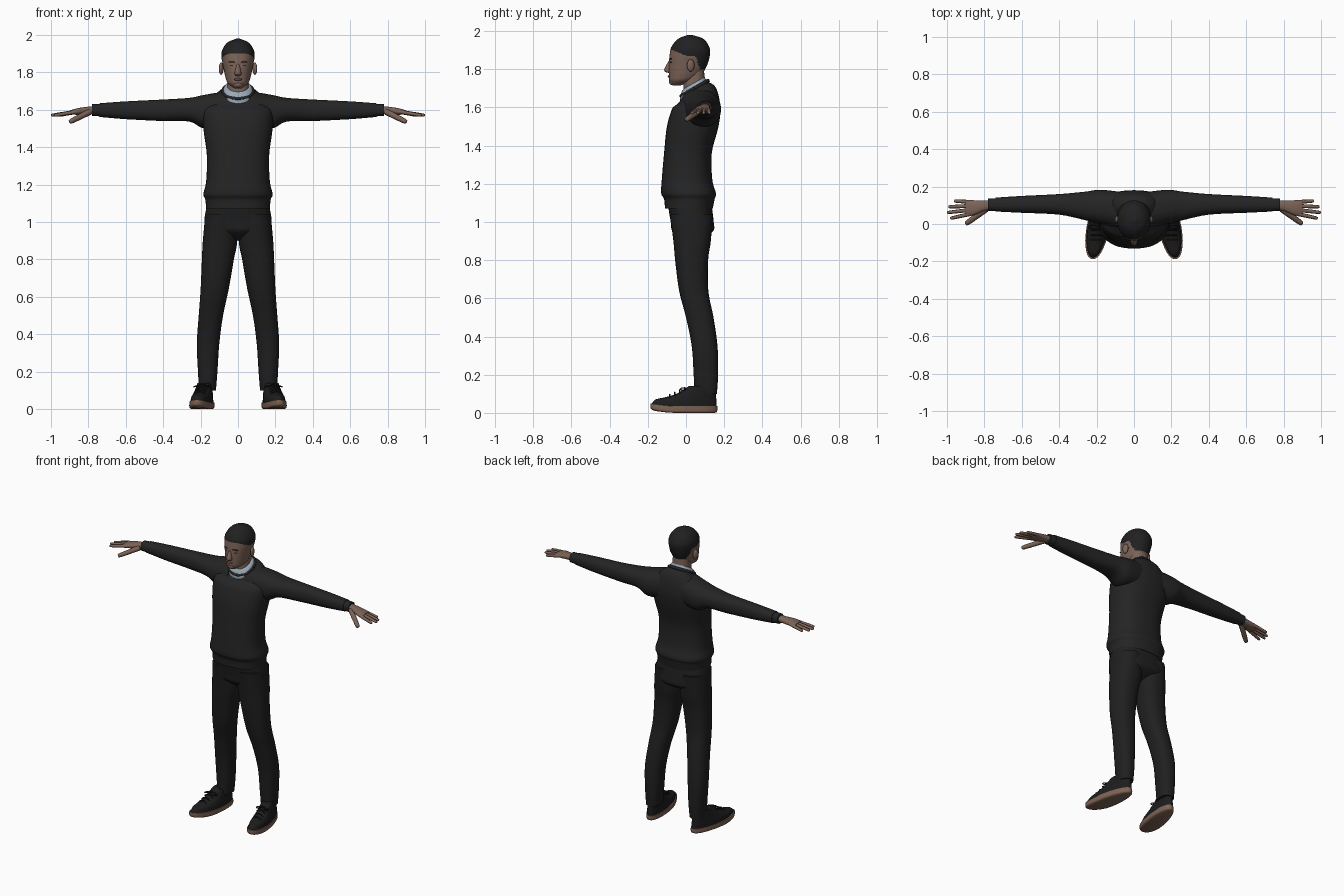
import bpy, bmesh, math
from mathutils import Vector

cube = bpy.data.objects.get("Cube")
if cube:
    bpy.data.objects.remove(cube, do_unlink=True)


def material(name, red, green, blue):
    mat = bpy.data.materials.new(name)
    mat.use_nodes = True
    mat.diffuse_color = (red, green, blue, 1)
    shader = mat.node_tree.nodes["Principled BSDF"]
    shader.inputs["Base Color"].default_value = mat.diffuse_color
    shader.inputs["Roughness"].default_value = 0.8
    return mat


SKIN = material("brown skin", 0.2, 0.125, 0.095)
LIPS = material("dark lips", 0.13, 0.07, 0.06)
HAIR = material("black hair", 0.016, 0.015, 0.015)
KNIT = material("charcoal knit", 0.018, 0.018, 0.018)
CLOTH = material("black trousers", 0.014, 0.014, 0.014)
SHIRT = material("pale blue shirt", 0.32, 0.4, 0.48)
SHOE = material("black shoe", 0.012, 0.012, 0.012)
SOLE = material("tan sole", 0.21, 0.125, 0.09)


def finish(name, bm, materials, rule=None):
    bmesh.ops.recalc_face_normals(bm, faces=bm.faces)
    for face in bm.faces:
        face.smooth = True
        if rule:
            face.material_index = rule(face.calc_center_median())
    mesh = bpy.data.meshes.new(name)
    bm.to_mesh(mesh)
    bm.free()
    for mat in materials:
        mesh.materials.append(mat)
    obj = bpy.data.objects.new(name, mesh)
    bpy.context.collection.objects.link(obj)
    bpy.ops.object.select_all(action='DESELECT')
    obj.select_set(True)
    bpy.context.view_layer.objects.active = obj
    bpy.ops.object.shade_smooth_by_angle(angle=math.radians(50))
    return obj


def spline(before, start, end, after, t):
    slope_in, slope_out = (end - before) / 2, (after - start) / 2
    ease = t * t * (3 - 2 * t)
    return (start + (end - start) * ease + slope_in * t * (1 - t) ** 2
            - slope_out * t * t * (1 - t))


def rounded(value, power):
    return math.copysign(abs(value) ** (2 / power), value)


def loft(name, rings, materials, along_x=False, side=1, sides=48, steps=5,
         power=2.3, tilt=None, shape=None, rule=None):
    """Skin rings of (position, low and high of one axis, low and high of the other)."""
    dense, last = [], len(rings) - 1
    for i in range(last):
        four = [rings[min(max(i + k, 0), last)] for k in (-1, 0, 1, 2)]
        for s in range(steps):
            dense.append([spline(*values, s / steps) for values in zip(*four)])
    dense.append(rings[last])
    bm = bmesh.new()
    loops = []
    for pos, a_low, a_high, b_low, b_high in dense:
        loop = []
        for k in range(sides):
            angle = math.tau * k / sides
            u = rounded(math.cos(angle), power) * (a_high - a_low) / 2
            v = rounded(math.sin(angle), power) * (b_high - b_low) / 2
            a, b = (a_low + a_high) / 2 + u, (b_low + b_high) / 2 + v
            point = Vector((pos, a, b) if along_x else (a, b, pos))
            if tilt:
                point.z += tilt(pos) * v
            if shape:
                point = shape(point)
            point.x *= side
            loop.append(bm.verts.new(point))
        loops.append(loop)
    for low, high in zip(loops, loops[1:]):
        for k in range(sides):
            bm.faces.new((low[k - 1], low[k], high[k], high[k - 1]))
    bm.faces.new(loops[0])
    bm.faces.new(loops[-1])
    return finish(name, bm, materials, rule)


def symmetric(*rows):
    return [(z, -half, half, front, back) for z, half, front, back in rows]


def blob(name, centre, radii, mat, turn=0):
    bm = bmesh.new()
    bmesh.ops.create_uvsphere(bm, u_segments=20, v_segments=12, radius=1)
    bmesh.ops.scale(bm, vec=radii, verts=bm.verts)
    obj = finish(name, bm, [mat])
    obj.location, obj.rotation_euler.z = centre, turn


def tube(name, points, radius, mat, side=1, taper=False):
    curve = bpy.data.curves.new(name, 'CURVE')
    curve.dimensions, curve.bevel_depth, curve.bevel_resolution = '3D', radius, 2
    curve.use_fill_caps = True
    path = curve.splines.new('POLY')
    path.points.add(len(points) - 1)
    for i, (knot, (x, y, z)) in enumerate(zip(path.points, points)):
        knot.co = (x * side, y, z, 1)
        if taper:
            part = i / (len(points) - 1)
            knot.radius = (1 - part / 4) * math.sqrt(1.02 - part ** 8)
    curve.materials.append(mat)
    bpy.context.collection.objects.link(bpy.data.objects.new(name, curve))


def digit(name, start, end, radius, side):
    start, end = Vector(start), Vector(end)
    points = [start.lerp(end, math.sin(k * math.pi / 20)) for k in range(11)]
    tube(name, points, radius, SKIN, side, taper=True)


# Sweater with ribbed hem and a neckline that drops at the front
loft("sweater_body", symmetric(
    (1.07, .17, -.11, .14), (1.12, .175, -.115, .15), (1.15, .185, -.13, .157),
    (1.22, .17, -.127, .138), (1.36, .167, -.115, .135), (1.5, .185, -.1, .17),
    (1.6, .185, -.07, .18), (1.67, .125, -.03, .155), (1.7, .08, -.02, .11)),
    [KNIT], power=2.4, tilt=lambda z: max(0, z - 1.6) * 5.5)


# Neckline rib and shirt collar
def neckline(k):
    across, back = math.cos(k * math.pi / 18), math.sin(k * math.pi / 18)
    return .08 * across, .045 + .07 * back, 1.7 + .04 * back


tube("sweater_neck_rib", [neckline(k) for k in range(37)], .01, KNIT)
loft("shirt_collar", symmetric((1.67, .08, -.03, .11), (1.7, .08, -.03, .11),
     (1.72, .07, -.02, .1), (1.73, .06, -.01, .1)), [SHIRT], tilt=lambda z: .55)

# Trouser seat
loft("trouser_seat", symmetric((1.12, .16, -.1, .13), (1, .18, -.08, .145),
     (.95, .15, -.07, .14), (.9, .02, -.01, .06)), [CLOTH], power=2.5)


# Head, coloured as hair above the hairline, and neck
def hairline(centre):
    if centre.y < 0:
        edge = 1.9 - max(0, centre.y + .07) * .4
    else:
        edge = max(1.8, 1.87 - max(0, centre.y - .05) * 3)
    return int(centre.z > edge)


loft("head", symmetric(
    (1.715, .02, -.07, -.03), (1.74, .053, -.087, .04), (1.77, .066, -.09, .08),
    (1.82, .077, -.09, .11), (1.88, .088, -.085, .126), (1.92, .084, -.075, .12),
    (1.96, .056, -.04, .09), (1.98, .01, .01, .03)),
    [SKIN, HAIR], sides=72, steps=10, power=2.1, rule=hairline)
loft("neck", symmetric((1.64, .06, -.015, .1), (1.8, .055, -.01, .095)), [SKIN])

# Nose, mouth and chin
loft("nose", symmetric((1.78, .012, -.09, -.07), (1.795, .018, -.115, -.07),
     (1.845, .007, -.09, -.07)), [SKIN], sides=20, power=2)
blob("mouth", (0, -.088, 1.763), (.022, .008, .007), LIPS)
blob("chin", (0, -.07, 1.735), (.026, .02, .018), SKIN)


# Shoe outline: toe turned out and lifted, heel narrowed
def foot(point):
    x, y, z = point
    narrow = 1 - max(0, y) - max(0, -y - .08)
    lift = max(0, -y - .04) ** 2 * .7
    return Vector((x * narrow + .19 - .16 * y, y, z + lift))


for side, tag in ((1, "left_"), (-1, "right_")):
    # Sleeve and its cuff
    loft(tag + "sleeve", [
        (.06, -.03, .17, 1.51, 1.7), (.18, 0, .183, 1.5, 1.68), (.26, .02, .173, 1.537, 1.664),
        (.4, .05, .16, 1.54, 1.655), (.6, .06, .15, 1.55, 1.645), (.74, .067, .141, 1.562, 1.635)],
        [KNIT], along_x=True, side=side)
    loft(tag + "cuff", [(.73, .07, .138, 1.565, 1.632), (.78, .07, .136, 1.567, 1.63)],
         [KNIT], along_x=True, side=side)

    # Hand
    loft(tag + "palm", [(.74, .078, .128, 1.58, 1.62), (.8, .07, .126, 1.577, 1.617),
         (.86, .046, .126, 1.573, 1.608), (.9, .05, .12, 1.58, 1.596)],
         [SKIN], along_x=True, side=side, sides=28)
    for i, finger in enumerate(("index", "middle", "ring", "little")):
        reach = 1 - .012 * (i - 1.2) ** 2
        digit(tag + finger + "_finger", (.86, .057 + .02 * i, 1.59),
              (reach, .03 + .031 * i, 1.57), .011, side)
    digit(tag + "thumb", (.79, .08, 1.59), (.9, 0, 1.535), .017, side)

    # Trouser leg
    loft(tag + "trouser_leg", [
        (1.04, .01, .175, -.085, .14), (.9, .004, .188, -.066, .13), (.8, .022, .193, -.057, .116),
        (.64, .05, .2, -.036, .117), (.5, .08, .21, 0, .144), (.35, .1, .22, .03, .165),
        (.2, .11, .214, .04, .168), (.1, .118, .208, .045, .162)], [CLOTH], side=side)

    # Shoe, laces and bow
    loft(tag + "sole", symmetric((0, .05, -.165, .15), (.008, .06, -.185, .163),
         (.035, .06, -.187, .164)), [SOLE], side=side, power=2.4, shape=foot)
    loft(tag + "shoe", symmetric((.03, .055, -.182, .16), (.06, .053, -.16, .16),
         (.08, .049, -.105, .158), (.1, .046, -.05, .157), (.14, .04, .015, .15)),
         [SHOE], side=side, shape=foot)
    for i in range(4):
        across = [foot(Vector((.03 * u, -.085 + .026 * i, .094 + .013 * i - .014 * u * u)))
                  for u in (-1, -.5, 0, .5, 1)]
        tube(tag + "lace", across, .004, SHOE, side)
    for way in (-1, 1):
        turns = [k * math.pi / 6 for k in range(13)]
        bow = [foot(Vector((way * .022 * (1 - math.cos(w)), .014 * math.sin(w) - .015,
                            .125 + .006 * math.cos(w)))) for w in turns]
        tube(tag + "bow", bow, .003, SHOE, side)

    # Ear, eye and brow
    blob(tag + "ear", (side * .09, .025, 1.82), (.012, .02, .033), SKIN, side * .3)
    blob(tag + "eye", (side * .032, -.079, 1.837), (.013, .004, .004), LIPS, side * .3)
    blob(tag + "brow", (side * .034, -.08, 1.855), (.019, .005, .003), HAIR, side * .3)
